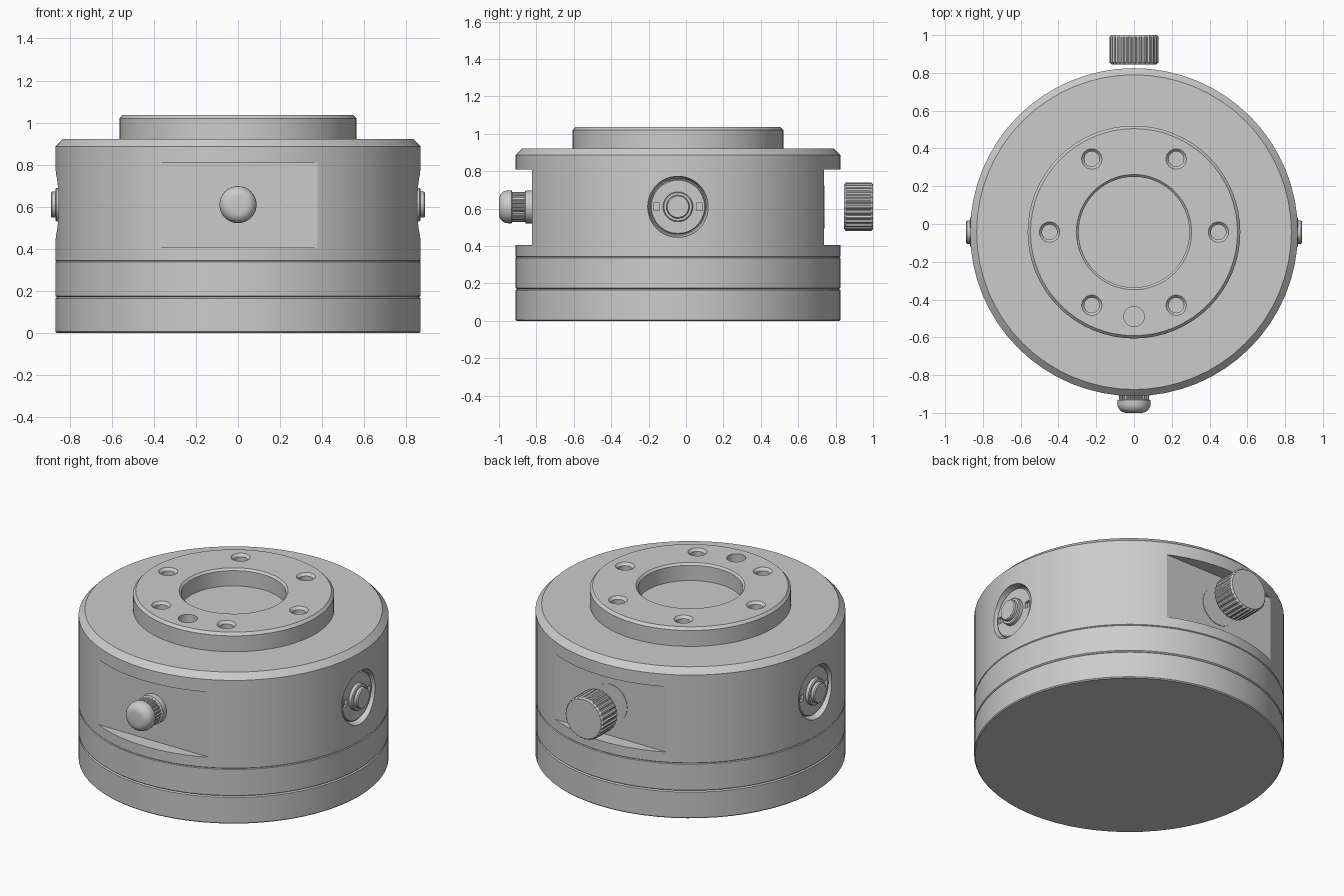
import bpy, math
import bmesh
from mathutils import Matrix, Vector

if "Cube" in bpy.data.objects:
    bpy.data.objects.remove(bpy.data.objects["Cube"])

CY = -0.043      # body axis in y
R = 0.868        # body radius
PZ = 0.61        # height of the side fittings
# Rotations that turn the lathe axis (z) to a given side
TO = {'up': Matrix(), 'front': Matrix.Rotation(math.radians(90), 4, 'X'),
      'back': Matrix.Rotation(math.radians(-90), 4, 'X'),
      'right': Matrix.Rotation(math.radians(90), 4, 'Y'),
      'left': Matrix.Rotation(math.radians(-90), 4, 'Y')}


def finish(name, bm):
    bmesh.ops.remove_doubles(bm, verts=bm.verts, dist=1e-5)
    bmesh.ops.recalc_face_normals(bm, faces=bm.faces)
    me = bpy.data.meshes.new(name)
    bm.to_mesh(me)
    bm.free()
    ob = bpy.data.objects.new(name, me)
    bpy.context.collection.objects.link(ob)
    return ob


def lathe(name, profile, side='up', loc=(0, CY, 0), segs=64):
    """Revolve (radius, height[, knurl depth]) points; both ends are closed."""
    bm = bmesh.new()
    m = Matrix.Translation(loc) @ TO[side]
    rings = []
    for p in profile:
        depth = p[2] if len(p) > 2 else 0
        ring = []
        for i in range(segs):
            a = 2 * math.pi * i / segs
            r = p[0] - (depth if i % 4 > 1 else 0)
            ring.append(bm.verts.new(m @ Vector((r * math.cos(a), r * math.sin(a), p[1]))))
        rings.append(ring)
    for a, b in zip(rings, rings[1:]):
        for i in range(segs):
            j = (i + 1) % segs
            bm.faces.new((a[i], a[j], b[j], b[i]))
    bm.faces.new(rings[0][::-1])
    bm.faces.new(rings[-1])
    return finish(name, bm)


def box(name, lo, hi):
    bm = bmesh.new()
    lo, hi = Vector(lo), Vector(hi)
    size = hi - lo
    bmesh.ops.create_cube(bm, size=1, matrix=Matrix.Translation((lo + hi) / 2)
                          @ Matrix.Diagonal((*size, 1)))
    return finish(name, bm)


def cut(ob, cutters):
    bpy.context.view_layer.objects.active = ob
    for c in cutters:
        mod = ob.modifiers.new('cut', 'BOOLEAN')
        mod.operation, mod.solver, mod.object = 'DIFFERENCE', 'EXACT', c
        bpy.ops.object.modifier_apply(modifier=mod.name)
        bpy.data.objects.remove(c, do_unlink=True)


# Stacked base plate and middle ring, with fine seams between them
lathe('base_plate', [(R - .006, 0), (R, .006), (R, .164), (R - .007, .17)])
lathe('middle_ring', [(R - .007, .17), (R, .176), (R, .337), (R - .004, .341)])

# Main housing with chamfered shoulder, raised flange and shallow bore
housing = lathe('main_housing', [
    (R - .004, .341), (R, .345), (R, .887), (R - .035, .922), (.563, .922),
    (.563, 1.02), (.548, 1.036), (.305, 1.036), (.293, 1.024), (.293, .93)])

# Flats front and back, round recesses left and right
cutters = [box('flat_cut', (-.6, CY - 1.2, .407), (.6, CY - .78, .81)),
           box('flat_cut', (-.6, CY + .78, .407), (.6, CY + 1.2, .81))]
for side in ('left', 'right'):
    cutters.append(lathe('port_cut', [(.152, .825), (.163, .855), (.163, 1)],
                         side, (0, CY, PZ), 48))
# Six countersunk bolt holes and one plain dowel hole
for k in range(6):
    a = math.radians(60 * k)
    cutters.append(lathe('bolt_cut', [(.04, .95), (.04, 1.02), (.054, 1.036), (.054, 1.1)],
                         'up', (.447 * math.cos(a), CY + .447 * math.sin(a), 0), 24))
cutters.append(lathe('dowel_cut', [(.054, .95), (.054, 1.1)], 'up', (0, CY - .447, 0), 24))
cut(housing, cutters)

# Side port plugs: slotted disc with a stepped centre boss
for side, s in (('left', -1), ('right', 1)):
    plug = lathe(side + '_port_plug', [
        (.147, .80), (.147, .838), (.142, .843), (.08, .843), (.08, .862), (.075, .867),
        (.062, .867), (.062, .883), (.057, .889)], side, (0, CY, PZ), 48)
    cut(plug, [box('slot_cut', sorted_lo, sorted_hi) for sorted_lo, sorted_hi in (
        ((min(s * .82, s * .9), CY + t * .115 - .017, PZ - .02),
         (max(s * .82, s * .9), CY + t * .115 + .017, PZ + .02)) for t in (-1, 1))])

# Front push button: collar, knurled band, rounded cap
cap = [(.040 + .048 * math.cos(t), .952 + .048 * math.sin(t))
       for t in (math.radians(15 * i) for i in range(7))]
lathe('front_button', [(.088, .76), (.088, .858), (.080, .862), (.080, .864, .005),
                       (.080, .928, .005), (.080, .93), (.088, .932)] + cap,
      'front', (0, 0, PZ), 96)

# Back seat disc on the flat and the knurled knob standing off it
lathe('back_knob_seat', [(.115, .72), (.115, CY + .783)], 'back', (0, 0, PZ), 48)
lathe('back_knob', [(.118, .845), (.13, .855, .007), (.13, .99, .007), (.12, 1.0)],
      'back', (0, 0, PZ), 112)

# Smooth shading with crisp edges
bpy.ops.object.select_all(action='DESELECT')
for ob in bpy.context.scene.objects:
    ob.select_set(True)
bpy.context.view_layer.objects.active = housing
bpy.ops.object.shade_smooth_by_angle(angle=math.radians(25))
